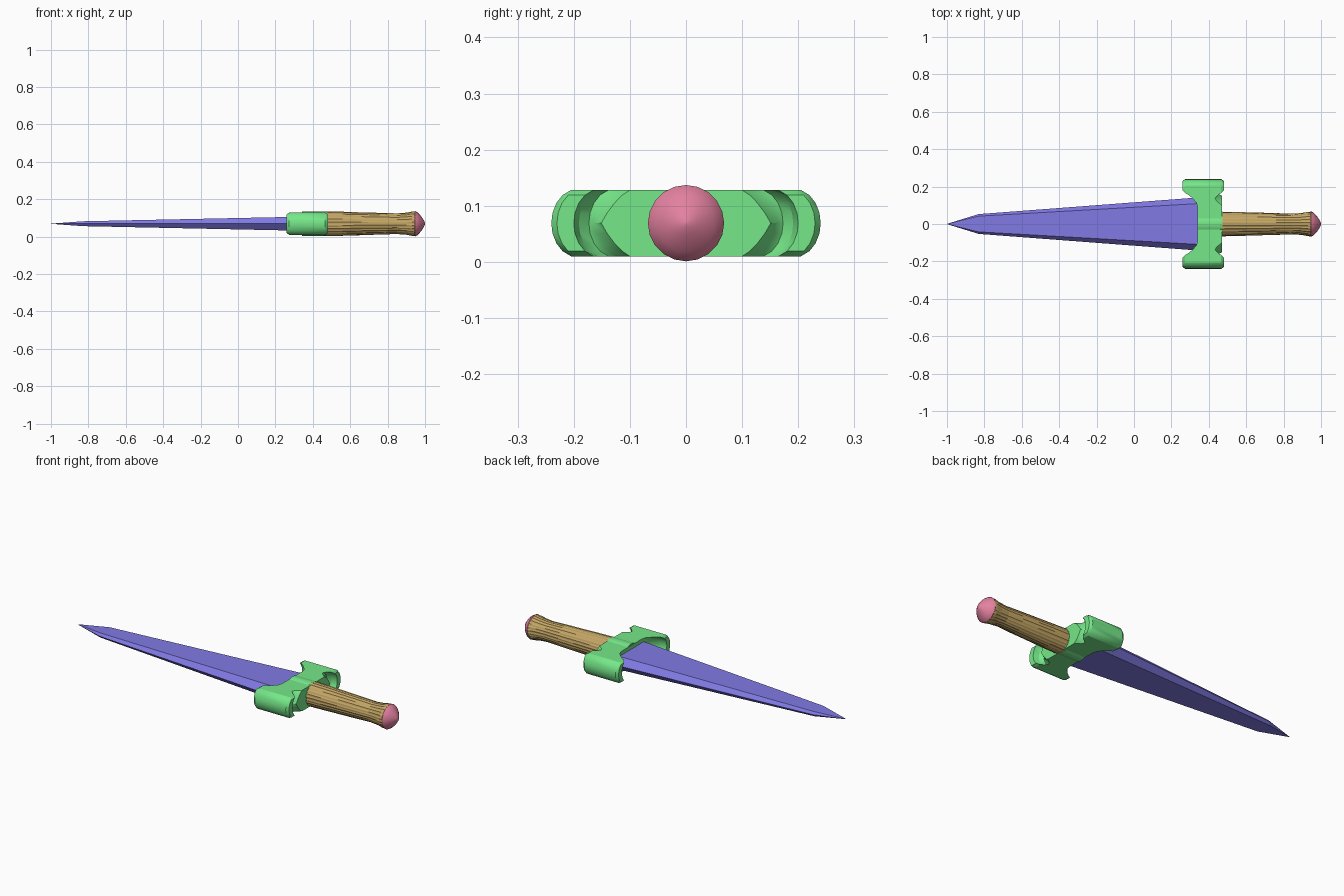
import bpy, bmesh, math, random

random.seed(4)
MID = 0.069  # height of the long axis

cube = bpy.data.objects.get("Cube")
if cube:
    bpy.data.objects.remove(cube)


def material(name, rgb):
    m = bpy.data.materials.new(name)
    m.use_nodes = True
    m.diffuse_color = (*rgb, 1)
    m.node_tree.nodes["Principled BSDF"].inputs["Base Color"].default_value = (*rgb, 1)
    return m


GREEN = material("green", (0.18, 0.80, 0.25))
VIOLET = material("violet", (0.22, 0.195, 0.78))
BROWN = material("brown", (0.55, 0.38, 0.13))
PINK = material("pink", (0.77, 0.22, 0.35))


def loft(name, rings, mat, smooth=None):
    """Join closed rings of equal length and cap both ends."""
    bm = bmesh.new()
    loops = [[bm.verts.new(p) for p in ring] for ring in rings]
    n = len(loops[0])
    for a, b in zip(loops, loops[1:]):
        for i in range(n):
            j = (i + 1) % n
            bm.faces.new((a[i], a[j], b[j], b[i]))
    bm.faces.new(loops[0])
    bm.faces.new(loops[-1])
    bmesh.ops.remove_doubles(bm, verts=bm.verts, dist=0.0001)
    bmesh.ops.recalc_face_normals(bm, faces=bm.faces)
    mesh = bpy.data.meshes.new(name)
    bm.to_mesh(mesh)
    bm.free()
    mesh.materials.append(mat)
    obj = bpy.data.objects.new(name, mesh)
    bpy.context.collection.objects.link(obj)
    if smooth:
        bpy.ops.object.select_all(action="DESELECT")
        obj.select_set(True)
        bpy.context.view_layer.objects.active = obj
        bpy.ops.object.shade_smooth_by_angle(angle=math.radians(smooth))
    return obj


def circle(x, r, n, wobble=lambda i: 0):
    ring = []
    for i in range(n):
        a, q = math.tau * i / n, r + wobble(i)
        ring.append((x, q * math.cos(a), MID + q * math.sin(a)))
    return ring


# Blade: hexagonal section with sharp edges, narrowing to a point
def blade_section(x, edge, flat, thick):
    section = [(edge, 0), (flat, thick), (-flat, thick),
               (-edge, 0), (-flat, -thick), (flat, -thick)]
    return [(x, y, MID + z) for y, z in section]


loft("blade", [blade_section(-0.999, 0.001, 0.0006, 0.0006),
               blade_section(-0.83, 0.053, 0.042, 0.013),
               blade_section(0.36, 0.143, 0.110, 0.038)], VIOLET)

# Guard: plan outline stacked in layers that bow outwards at mid height
# each point is x, y, its round bow and its extra pointed bow
half = [(0.47, 0.10, 0.6, 0.03), (0.442, 0.122, 0.8, 0.015), (0.434, 0.138, 1, 0),
        (0.45, 0.156, 1, 0), (0.48, 0.165, 1, 0),
        (0.48, 0.195, 1, 0), (0.466, 0.205, 1, 0), (0.274, 0.205, 1, 0), (0.26, 0.195, 1, 0),
        (0.26, 0.165, 1, 0), (0.285, 0.16, 1, 0), (0.31, 0.14, 1, 0),
        (0.333, 0.115, 1, 0), (0.34, 0.09, 1, 0)]
bow = [(0.059, 0), (0.05, 0.015), (0.036, 0.026), (0.018, 0.033)]
levels = bow + [(0, 0.035)] + [(-z, s) for z, s in reversed(bow)]


def guard_layer(z, shift):
    ring = []
    for x, y, k, point in half:
        if abs(z) > 0.058 and x in (0.26, 0.48):
            x += 0.014 if x < 0.37 else -0.014
        ring.append((x, y + shift * k + point * (1 - abs(z) / 0.059), MID + z))
    return ring + [(x, -y, h) for x, y, h in reversed(ring)]


loft("guard", [guard_layer(z, s) for z, s in levels], GREEN, 30)
loft("guard_collar", [circle(0.342, 0.066, 32), circle(0.472, 0.066, 32)], GREEN, 30)

# Grip: fluted, waisted and slightly uneven along its length
waist = [(0.46, 0.067), (0.56, 0.065), (0.66, 0.062), (0.76, 0.059),
         (0.85, 0.056), (0.90, 0.060), (0.93, 0.066), (0.948, 0.067)]


def flute(i):
    return (0 if i % 2 else -0.002) + random.uniform(-0.001, 0)


loft("grip", [circle(x, r, 48, flute) for x, r in waist], BROWN)

# Pommel: domed cap
dome = [(0.943, 0.064), (0.947, 0.068), (0.958, 0.062), (0.970, 0.051),
        (0.982, 0.036), (0.992, 0.021), (0.998, 0.009), (1.0, 0.001)]
loft("pommel", [circle(x, r, 20) for x, r in dome], PINK, 40)
